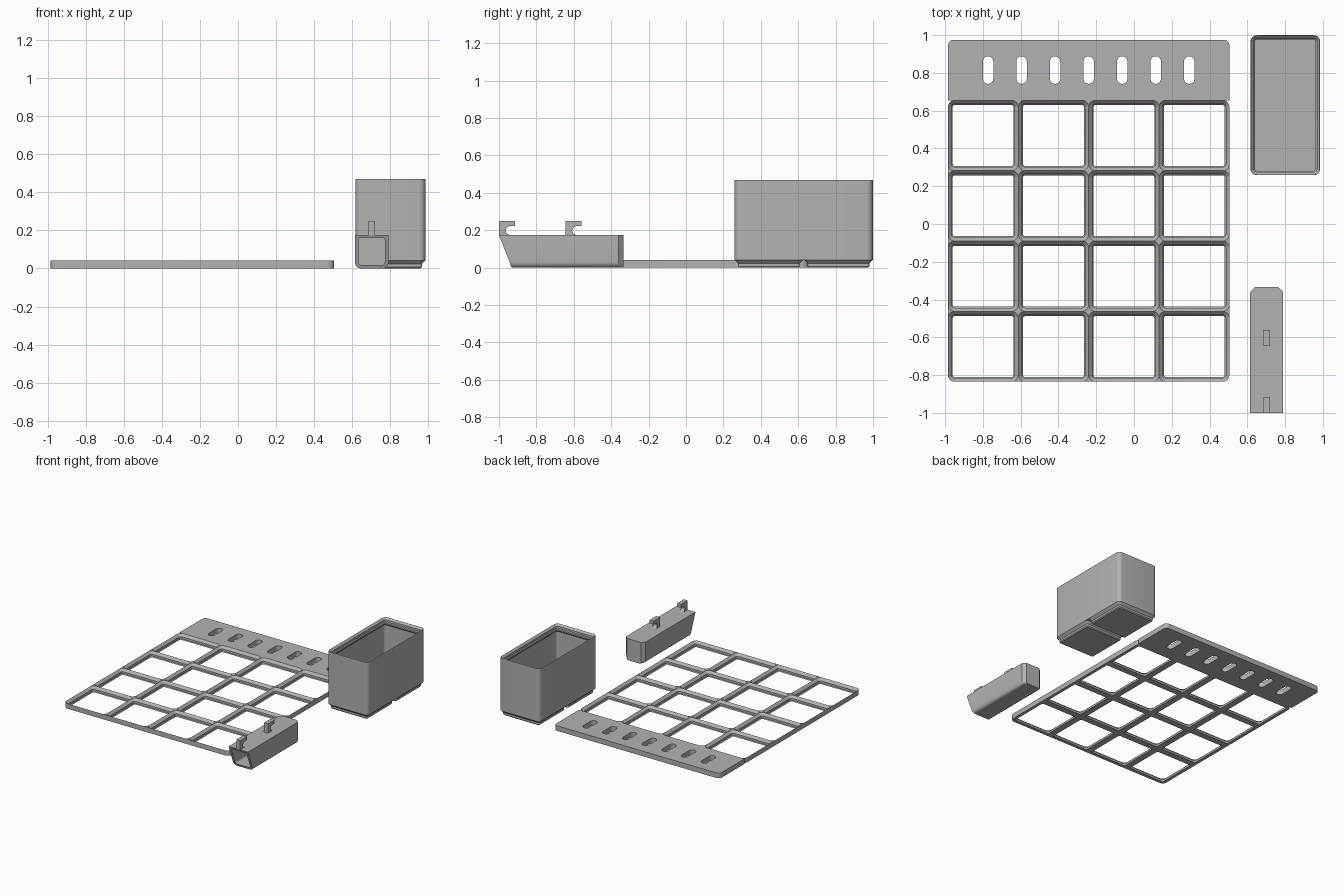
import bpy, bmesh, math
from mathutils import Vector

if "Cube" in bpy.data.objects:
    bpy.data.objects.remove(bpy.data.objects["Cube"])

MM = 1.49 / 168          # one millimetre in scene units
PITCH = 42 * MM
SEG = 6

grey = bpy.data.materials.new("grey_plastic")
grey.diffuse_color = (0.45, 0.45, 0.45, 1)
grey.use_nodes = True
grey.node_tree.nodes["Principled BSDF"].inputs["Base Color"].default_value = grey.diffuse_color


def rrect(cx, cy, w, h, radii):
    """Counter-clockwise rounded rectangle; radii run from the lower left corner."""
    if not isinstance(radii, (list, tuple)):
        radii = [radii] * 4
    pts = []
    for k, (sx, sy) in enumerate([(-1, -1), (1, -1), (1, 1), (-1, 1)]):
        r = radii[k]
        ox, oy = cx + sx * (w / 2 - r), cy + sy * (h / 2 - r)
        for i in range(SEG + 1):
            a = math.pi * (1 + k / 2 + i / SEG / 2)
            pts.append((ox + r * math.cos(a), oy + r * math.sin(a)))
    return pts


def at(pts, z):
    return [(x, y, z) for x, y in pts]


def loft(bm, loops, cap_start=False, cap_end=False):
    """Skin a row of matching loops."""
    rows = [[bm.verts.new(p) for p in loop] for loop in loops]
    n = len(rows[0])
    for a, b in zip(rows, rows[1:]):
        for i in range(n):
            j = (i + 1) % n
            bm.faces.new((a[i], a[j], b[j], b[i]))
    if cap_start:
        bm.faces.new(rows[0][::-1])
    if cap_end:
        bm.faces.new(rows[-1])


def style(ob):
    ob.data.materials.clear()
    ob.data.materials.append(grey)
    bpy.ops.object.select_all(action='DESELECT')
    ob.select_set(True)
    bpy.context.view_layer.objects.active = ob
    bpy.ops.object.shade_smooth_by_angle(angle=math.radians(30))


def finish(bm, name):
    bmesh.ops.remove_doubles(bm, verts=bm.verts, dist=1e-5)
    me = bpy.data.meshes.new(name)
    bm.to_mesh(me)
    bm.free()
    ob = bpy.data.objects.new(name, me)
    bpy.context.collection.objects.link(ob)
    style(ob)
    return ob


# Base grid: 4 x 4 sockets with stepped, sloping ribs
GX, GY, GH = -0.24, -0.09, 4.65 * MM
bm = bmesh.new()
for i in range(4):
    for j in range(4):
        cx, cy = GX + (i - 1.5) * PITCH, GY + (j - 1.5) * PITCH
        corner = [(0, 0), (3, 0), (3, 3), (0, 3)]
        edge = rrect(cx, cy, PITCH, PITCH,
                     [4 * MM if c == (i, j) else 0 for c in corner])
        loops = [at(edge, GH)]
        for size, r, z in [(42, 4, 4.65), (37.7, 1.85, 2.5), (37.7, 1.85, 0.7), (36.3, 1.15, 0)]:
            loops.append(at(rrect(cx, cy, size * MM, size * MM, r * MM), z * MM))
        loops.append(at(edge, 0))
        loft(bm, loops)
rim = rrect(GX, GY, 4 * PITCH, 4 * PITCH, 4 * MM)
loft(bm, [at(rim, 0), at(rim, GH)])
finish(bm, "base_grid")

# Slotted strip along the back of the grid
cu = bpy.data.curves.new("slotted_strip", 'CURVE')
cu.dimensions = '2D'
cu.fill_mode = 'BOTH'
cu.extrude = GH / 2
outlines = [rrect(GX, 0.815, 4 * PITCH, 0.32, [0.0005, 0.0005, 0.03, 0.03])]
outlines += [rrect(GX + (k - 3) * 0.1775, 0.815, 0.055, 0.146, 0.0274) for k in range(7)]
for pts in outlines:
    sp = cu.splines.new('POLY')
    sp.points.add(len(pts) - 1)
    for p, (x, y) in zip(sp.points, pts):
        p.co = (x, y, 0, 1)
    sp.use_cyclic_u = True
strip = bpy.data.objects.new("slotted_strip", cu)
strip.location.z = GH / 2
bpy.context.collection.objects.link(strip)
bpy.context.view_layer.objects.active = strip
strip.select_set(True)
bpy.ops.object.convert(target='MESH')
style(bpy.context.view_layer.objects.active)

# Deep bin with a stacking lip: (inset, height) up the outside and down the inside
BX, BY, BH = 0.801, 0.629, 0.47
profile = [(0, 4.75 * MM), (0, BH - 0.003), (0.002, BH), (1.9 * MM, BH - 1.7 * MM),
           (1.9 * MM, BH - 3.5 * MM), (2.6 * MM, BH - 4.2 * MM), (2.6 * MM, BH - 5.4 * MM),
           (1.2 * MM, BH - 6.8 * MM), (1.2 * MM, 8 * MM), (2 * MM, 7 * MM)]
bm = bmesh.new()
loft(bm, [at(rrect(BX, BY, 41.5 * MM - 2 * d, 83.5 * MM - 2 * d, 3.75 * MM - d), z)
          for d, z in profile], True, True)
finish(bm, "bin_body")

# Two stepped feet under the bin
bm = bmesh.new()
for s in (-1, 1):
    loft(bm, [at(rrect(BX, BY + s * PITCH / 2, w * MM, w * MM, r * MM), z * MM)
              for w, r, z in [(35.6, 0.8, 0), (37.2, 1.6, 0.8), (37.2, 1.6, 2.6), (41.5, 3.75, 4.75)]],
         True)
finish(bm, "bin_feet")

# Hanging tube holder: slanted open front, closed chamfered back
TX, TH = 0.7025, 0.175


def section(w, z0, z1, r, rt, y=None):
    pts = rrect(TX, (z0 + z1) / 2, w, z1 - z0, [r, r, rt, rt])
    return [(x, -0.932 - 0.068 * z / TH if y is None else y, z) for x, z in pts]


bm = bmesh.new()
loft(bm, [section(0.125, 0, TH, 0.012, 0, -0.334),
          section(0.175, 0, TH, 0.03, 0, -0.36),
          section(0.175, 0, TH, 0.03, 0),
          section(0.137, 0.018, 0.16, 0.015, 0.008),
          section(0.137, 0.018, 0.16, 0.015, 0.008, -0.362)], True, True)
finish(bm, "tube_holder")

# Two hooks on top of the holder
for name, y0 in (("front_hook", -1.0), ("rear_hook", -0.645)):
    shape = [(0, 0)]
    for k in range(9):
        a = math.radians(270 - 180 * k / 8)
        shape.append((0.06 + 0.0235 * math.cos(a), 0.0235 + 0.0235 * math.sin(a)))
    shape += [(0.085, 0.047), (0.085, 0.075), (0, 0.075)]
    bm = bmesh.new()
    loft(bm, [[(TX + s * 0.0175, y0 + y, TH + z) for y, z in shape] for s in (-1, 1)], True, True)
    finish(bm, name)
